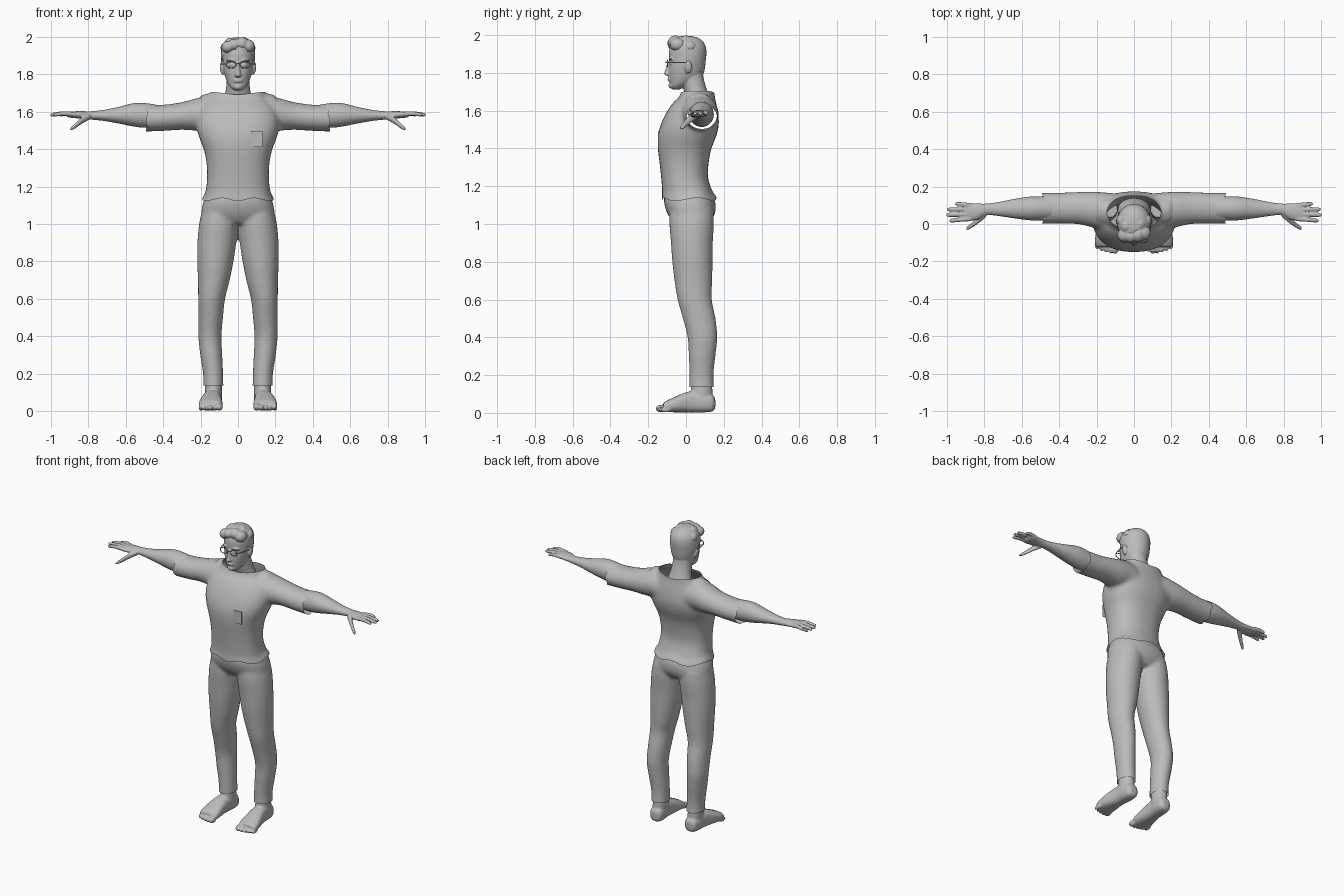
import bpy, bmesh, math
from mathutils import Vector, Matrix

grey = bpy.data.materials.new("plain grey")
grey.diffuse_color = (0.5, 0.5, 0.5, 1)


def loft(bm, axis, rings, s=1, power=2.0, n=32, sub=4):
    """Closed skin through rings (t, a, b, ra, rb) along an axis; s = -1 mirrors in x."""
    dense = []
    for i in range(len(rings) - 1):
        p = [rings[max(0, min(len(rings) - 1, i + k))] for k in (-1, 0, 1, 2)]
        for j in range(sub):
            u = j / sub
            dense.append([b + 0.5 * u * (c - a + u * (2 * a - 5 * b + 4 * c - d + u * (3 * (b - c) + d - a)))
                          for a, b, c, d in zip(*p)])
    dense.append(rings[-1])
    loops = []
    for t, a, b, ra, rb in dense:
        row = []
        for k in range(n):
            c, q = math.cos(2 * math.pi * k / n), math.sin(2 * math.pi * k / n)
            e = 2 / power
            u = a + ra * math.copysign(abs(c) ** e, c)
            v = b + rb * math.copysign(abs(q) ** e, q)
            x, y, z = {'x': (t, u, v), 'y': (u, t, v), 'z': (u, v, t)}[axis]
            row.append(bm.verts.new((s * x, y, z)))
        loops.append(row)
    for r0, r1 in zip(loops, loops[1:]):
        for k in range(n):
            bm.faces.new((r0[k], r0[(k + 1) % n], r1[(k + 1) % n], r1[k]))
    bm.faces.new(loops[0])
    bm.faces.new(loops[-1])


def ball(bm, c, r, tilt=0.0):
    m = Matrix.Translation(c) @ Matrix.Rotation(tilt, 4, 'Y') @ Matrix.Diagonal((*r, 1))
    bmesh.ops.create_uvsphere(bm, u_segments=20, v_segments=12, radius=1, matrix=m)


def finish(name, bm, angle=40):
    bmesh.ops.recalc_face_normals(bm, faces=bm.faces)
    me = bpy.data.meshes.new(name)
    bm.to_mesh(me)
    bm.free()
    me.materials.append(grey)
    ob = bpy.data.objects.new(name, me)
    bpy.context.collection.objects.link(ob)
    bpy.ops.object.select_all(action='DESELECT')
    bpy.context.view_layer.objects.active = ob
    ob.select_set(True)
    bpy.ops.object.shade_smooth_by_angle(angle=math.radians(angle))
    return ob


def fuse(name, bm, voxel, smooth, cuts=(), wobble=None):
    """Melt overlapping volumes into one skin, then trim it open with planes (point, outward)."""
    bmesh.ops.recalc_face_normals(bm, faces=bm.faces)
    me = bpy.data.meshes.new("rough")
    bm.to_mesh(me)
    bm.free()
    ob = bpy.data.objects.new("rough", me)
    bpy.context.collection.objects.link(ob)
    r = ob.modifiers.new("melt", 'REMESH')
    r.mode, r.voxel_size = 'VOXEL', voxel
    m = ob.modifiers.new("relax", 'SMOOTH')
    m.factor, m.iterations = 0.5, smooth
    dg = bpy.context.evaluated_depsgraph_get()
    baked = bpy.data.meshes.new_from_object(ob.evaluated_get(dg))
    out = bmesh.new()
    out.from_mesh(baked)
    bpy.data.objects.remove(ob)
    bpy.data.meshes.remove(me)
    bpy.data.meshes.remove(baked)
    for co, no in cuts:
        bmesh.ops.bisect_plane(out, geom=out.verts[:] + out.edges[:] + out.faces[:],
                               plane_co=co, plane_no=no, clear_outer=True)
    if wobble:
        for v in out.verts:
            wobble(v.co)
    return finish(name, out)


SIDES = (-1, 1)

# Shirt: torso and sleeves, open at neck, hem and cuffs
bm = bmesh.new()
loft(bm, 'z', [(1.08, 0, .02, .192, .142), (1.13, 0, .018, .192, .146), (1.17, 0, .007, .174, .133),
               (1.25, 0, -.008, .165, .124), (1.33, 0, -.01, .169, .131), (1.40, 0, -.007, .184, .142),
               (1.47, 0, .007, .210, .155), (1.53, 0, .021, .222, .153), (1.59, 0, .033, .215, .137),
               (1.64, 0, .045, .19, .115), (1.68, 0, .06, .145, .092), (1.74, 0, .065, .118, .083)], power=2.35)
for s in SIDES:
    loft(bm, 'x', [(.05, .07, 1.57, .09, .10), (.15, .068, 1.59, .10, .095), (.22, .077, 1.585, .096, .087),
                   (.30, .085, 1.577, .086, .074), (.40, .084, 1.567, .083, .07), (.53, .083, 1.563, .082, .071)], s)


def cloth(co):
    if co.z < 1.2:
        co.z += .008 * math.sin(5 * math.atan2(co.y, co.x)) * min(1, (1.2 - co.z) / .06)
    if abs(co.x) > .43:
        a = math.atan2(co.z - 1.565, co.y - .083)
        co.x += math.copysign(.012 * math.sin(3 * a + 1) * min(1, (abs(co.x) - .43) / .04), co.x)
    if co.z > 1.66 and abs(co.x) < .2:
        co.z += .18 * min(abs(co.x), .125) * (co.z - 1.66) / .04 * .9


fuse("shirt", bm, .011, 6, [((0, 0, 1.69), (0, 0, 1)), ((0, 0, 1.13), (0, 0, -1)),
                            ((.48, 0, 0), (1, 0, 0)), ((-.48, 0, 0), (-1, 0, 0))], cloth)

# Chest pocket plate
bm = bmesh.new()
bmesh.ops.create_cube(bm, size=1, matrix=Matrix.Translation((.1, -.146, 1.453)) @ Matrix.Diagonal((.06, .002, .085, 1)))
finish("chest_pocket", bm)

# Trousers: pelvis and two legs
bm = bmesh.new()
loft(bm, 'z', [(1.21, 0, .005, .15, .112), (1.16, 0, .012, .168, .125), (1.11, 0, .02, .187, .136),
               (1.05, 0, .028, .195, .124), (1.00, 0, .03, .16, .09)], power=2.3)
for s in SIDES:
    loft(bm, 'z', [(1.08, .095, .03, .095, .115), (1.0, .103, .03, .105, .118), (.9, .113, .031, .104, .111),
                   (.8, .121, .034, .097, .107), (.7, .129, .039, .085, .10), (.6, .141, .046, .072, .091),
                   (.5, .146, .07, .066, .087), (.4, .15, .087, .062, .079), (.3, .143, .085, .059, .071),
                   (.2, .133, .082, .054, .064), (.1, .131, .084, .054, .067)], s)
fuse("trousers", bm, .011, 6, [((0, 0, 1.18), (0, 0, 1)), ((0, 0, .137), (0, 0, -1))])

# Bare feet with toes and ankles
bm = bmesh.new()
for s in SIDES:
    loft(bm, 'y', [(.155, .13, .05, .02, .025), (.14, .13, .052, .04, .044), (.10, .132, .055, .047, .052),
                   (.05, .135, .06, .047, .057), (0, .14, .056, .052, .053), (-.05, .144, .046, .06, .043),
                   (-.095, .146, .036, .064, .032), (-.12, .145, .03, .058, .024)], s, power=2.5)
    loft(bm, 'z', [(.05, .131, .085, .045, .055), (.12, .131, .083, .045, .057), (.18, .131, .082, .044, .05)], s)
    for i in range(5):
        r = .02 if i == 0 else .0165 - .001 * i
        ball(bm, (s * (.1 + .0245 * i), -.13 + .0015 * i * i, r + .003), (r * .95, .03, r))
fuse("feet", bm, .006, 2)

# Arms and hands
bm = bmesh.new()
for s in SIDES:
    loft(bm, 'x', [(.35, .083, 1.57, .058, .055), (.42, .083, 1.575, .062, .06), (.5, .083, 1.58, .064, .066),
                   (.56, .083, 1.583, .063, .062), (.64, .082, 1.581, .052, .044), (.72, .08, 1.58, .038, .029),
                   (.79, .078, 1.58, .031, .022), (.84, .066, 1.583, .044, .02), (.89, .064, 1.584, .046, .017),
                   (.91, .064, 1.584, .04, .013)], s)
    for y0, y1, tip in ((.028, .018, .985), (.053, .048, 1.003), (.077, .078, .998), (.1, .108, .955)):
        loft(bm, 'x', [(.87, y0, 1.585, .013, .013), ((.87 + tip) / 2, (y0 + y1) / 2, 1.59, .012, .012),
                       (tip - .01, y1, 1.584, .010, .010), (tip, y1, 1.583, .005, .005)], s, n=12)
    loft(bm, 'x', [(.79, .055, 1.575, .018, .016), (.83, .022, 1.555, .018, .018), (.865, -.006, 1.527, .014, .014),
                   (.888, -.021, 1.511, .011, .011), (.896, -.026, 1.506, .005, .005)], s, n=12)
arms = fuse("arms_and_hands", bm, .005, 2)
bm = bmesh.new()
bm.from_mesh(arms.data)
bmesh.ops.delete(bm, geom=[f for f in bm.faces if abs(f.calc_center_median().x) < .44], context='FACES')
bm.to_mesh(arms.data)
bm.free()

# Head: neck, skull, nose, lips, brows and ears
bm = bmesh.new()
loft(bm, 'z', [(1.60, 0, .075, .09, .065), (1.66, 0, .066, .078, .062), (1.71, 0, .05, .066, .061),
               (1.76, 0, .036, .061, .06), (1.80, 0, .03, .06, .06)])
loft(bm, 'z', [(1.712, 0, -.052, .018, .018), (1.725, 0, -.045, .036, .038), (1.745, 0, -.03, .052, .055),
               (1.78, 0, -.007, .067, .084), (1.82, 0, 0, .077, .092), (1.86, 0, .004, .081, .093),
               (1.91, 0, .006, .082, .096), (1.95, 0, .006, .072, .084), (1.975, 0, .006, .05, .06),
               (1.985, 0, .006, .02, .025)], power=2.15)
loft(bm, 'z', [(1.785, 0, -.092, .014, .012), (1.795, 0, -.096, .018, .021), (1.81, 0, -.094, .013, .018),
               (1.86, 0, -.086, .009, .012)])
ball(bm, (0, -.075, 1.733), (.022, .018, .017))
for s in SIDES:
    ball(bm, (0, -.087, 1.767 + s * .005), (.025, .011, .006))
    ball(bm, (s * .036, -.076, 1.875), (.028, .016, .007), s * .12)
    ball(bm, (s * .034, -.076, 1.85), (.014, .014, .008))
    ball(bm, (s * .085, .012, 1.83), (.012, .02, .034), s * .15)
fuse("head", bm, .005, 2)

# Hair: cap trimmed along a sloping hairline, swept locks on top
bm = bmesh.new()
loft(bm, 'z', [(1.76, 0, .02, .06, .06), (1.81, 0, .014, .078, .083), (1.86, 0, .01, .089, .094),
               (1.91, 0, .008, .091, .1), (1.95, 0, .006, .084, .094), (1.98, 0, .004, .06, .07),
               (1.995, 0, .004, .025, .03)])
hair_trim = Vector((0, -.62, -.78))
bmesh.ops.bisect_plane(bm, geom=bm.verts[:] + bm.edges[:] + bm.faces[:], plane_co=(0, .03, 1.84),
                       plane_no=hair_trim, clear_outer=True)
finish("hair_cap", bm)
bm = bmesh.new()
for x, y, z, r in ((-.055, -.058, 1.945, .034), (-.02, -.062, 1.957, .034), (.02, -.056, 1.964, .036),
                   (.052, -.045, 1.95, .038), (-.04, -.01, 1.963, .034), (.03, 0, 1.966, .034),
                   (-.062, .02, 1.94, .032), (.062, .02, 1.94, .032)):
    ball(bm, (x, y, z), (r, r * 1.1, r * .95))
fuse("hair_locks", bm, .006, 3)

# Glasses: rims, bridge and temples
bm = bmesh.new()
for s in SIDES:
    rim = []
    for i in range(28):
        a = 2 * math.pi * i / 28
        rim.append([bm.verts.new((s * .037 + (.026 + .003 * math.cos(b)) * math.cos(a), -.099 + .003 * math.sin(b),
                                  1.851 + (.018 + .003 * math.cos(b)) * math.sin(a)))
                    for b in (k * math.pi / 3 for k in range(6))])
    for i in range(28):
        for k in range(6):
            p, q = rim[i], rim[(i + 1) % 28]
            bm.faces.new((p[k], q[k], q[(k + 1) % 6], p[(k + 1) % 6]))
    loft(bm, 'y', [(-.1, .064, 1.855, .0025, .003), (-.05, .081, 1.855, .0025, .003),
                   (.015, .092, 1.855, .0025, .003)], s, n=8)
loft(bm, 'x', [(-.012, -.1, 1.855, .003, .003), (0, -.109, 1.858, .003, .003), (.012, -.1, 1.855, .003, .003)], n=8)
finish("glasses", bm)
